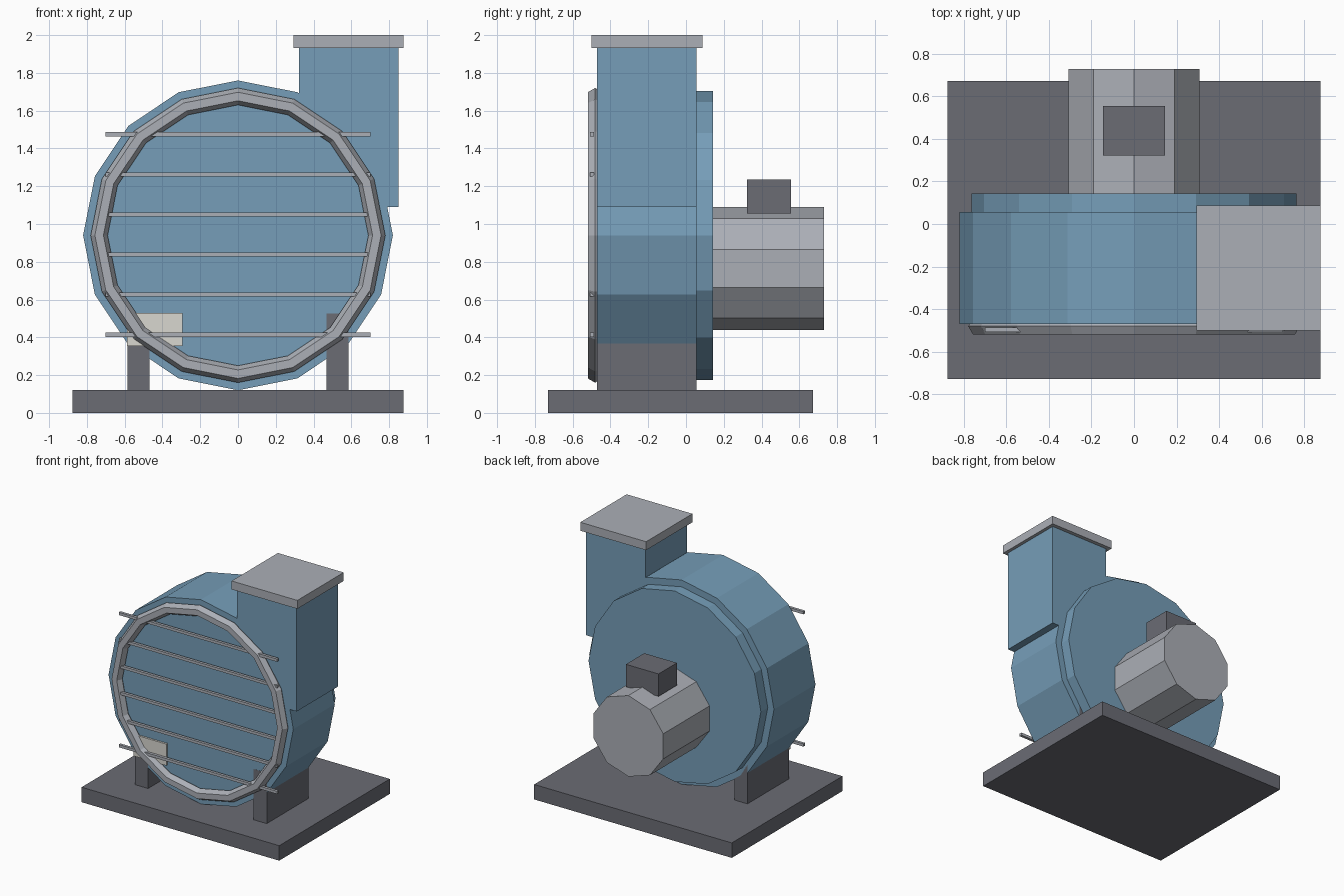
import bpy, bmesh
from math import sin, cos, pi

if "Cube" in bpy.data.objects:
    bpy.data.objects.remove(bpy.data.objects["Cube"])


def material(name, rgb):
    m = bpy.data.materials.new(name)
    m.diffuse_color = (*rgb, 1)
    m.use_nodes = True
    m.node_tree.nodes["Principled BSDF"].inputs["Base Color"].default_value = m.diffuse_color
    return m


BLUE = material("blue_paint", (0.18, 0.34, 0.48))
DARK = material("dark_grey", (0.145, 0.15, 0.175))
LIGHT = material("light_grey", (0.41, 0.43, 0.47))
CREAM = material("cream", (0.69, 0.68, 0.63))


def finish(name, bm, mat):
    bmesh.ops.recalc_face_normals(bm, faces=bm.faces)
    me = bpy.data.meshes.new(name)
    bm.to_mesh(me)
    bm.free()
    me.materials.append(mat)
    ob = bpy.data.objects.new(name, me)
    bpy.context.collection.objects.link(ob)
    return ob


def box(name, x, y, z, mat):
    """Box from (min, max) pairs on each axis."""
    bm = bmesh.new()
    bmesh.ops.create_cube(bm, size=1)
    for v in bm.verts:
        v.co = [(a + b) / 2 + c * (b - a) for c, (a, b) in zip(v.co, (x, y, z))]
    return finish(name, bm, mat)


def revolve(name, profile, sides, zc, mat, ring=False):
    """Sweep (radius, y) points around the y axis; a corner points straight up."""
    bm = bmesh.new()
    loops = [[bm.verts.new((r * sin(2 * pi * i / sides), y, zc + r * cos(2 * pi * i / sides)))
              for i in range(sides)] for r, y in profile]
    pairs = list(zip(loops, loops[1:]))
    if ring:
        pairs.append((loops[-1], loops[0]))
    else:
        bm.faces.new(loops[0])
        bm.faces.new(loops[-1])
    for a, b in pairs:
        for i in range(sides):
            j = (i + 1) % sides
            bm.faces.new((a[i], a[j], b[j], b[i]))
    return finish(name, bm, mat)


ZC = 0.94                    # fan axis height
FRONT, BACK = -0.47, 0.056   # housing depth

# Base and the two pedestals
box("base_plate", (-0.877, 0.877), (-0.73, 0.672), (0, 0.12), DARK)
for side, x in (("left", (-0.585, -0.468)), ("right", (0.468, 0.585))):
    box(side + "_pedestal", x, (FRONT - 0.001, BACK), (0.12, 0.527), DARK)

# Fan housing with stepped back cover
revolve("housing", [(0.82, FRONT), (0.82, BACK)], 16, ZC, BLUE)
revolve("back_cover", [(0.765, BACK - 0.02), (0.765, 0.143)], 16, ZC, BLUE)

# Outlet duct and flange
box("outlet_duct", (0.322, 0.85), (FRONT, BACK), (1.09, 1.94), BLUE)
box("outlet_flange", (0.293, 0.877), (-0.50, 0.087), (1.932, 2.0), LIGHT)

# Inlet ring with six-sided section
section = [(0.735 + 0.045 * cos(k * pi / 3), -0.481 + 0.045 * sin(k * pi / 3)) for k in range(6)]
revolve("inlet_ring", section, 16, ZC, LIGHT, ring=True)

# Inlet guard bars
for i in range(6):
    z = 0.414 + 0.2122 * i
    box(f"guard_bar_{i + 1}", (-0.702, 0.702), (-0.509, -0.487), (z - 0.011, z + 0.011), LIGHT)

# Motor and terminal box
revolve("motor", [(0.325, 0.12), (0.325, 0.73)], 10, 0.765, LIGHT)
box("terminal_box", (-0.145, 0.145), (0.322, 0.555), (1.055, 1.235), DARK)

# Blank plate on the housing front
box("blank_plate", (-0.587, -0.295), (-0.486, -0.465), (0.355, 0.528), CREAM)
